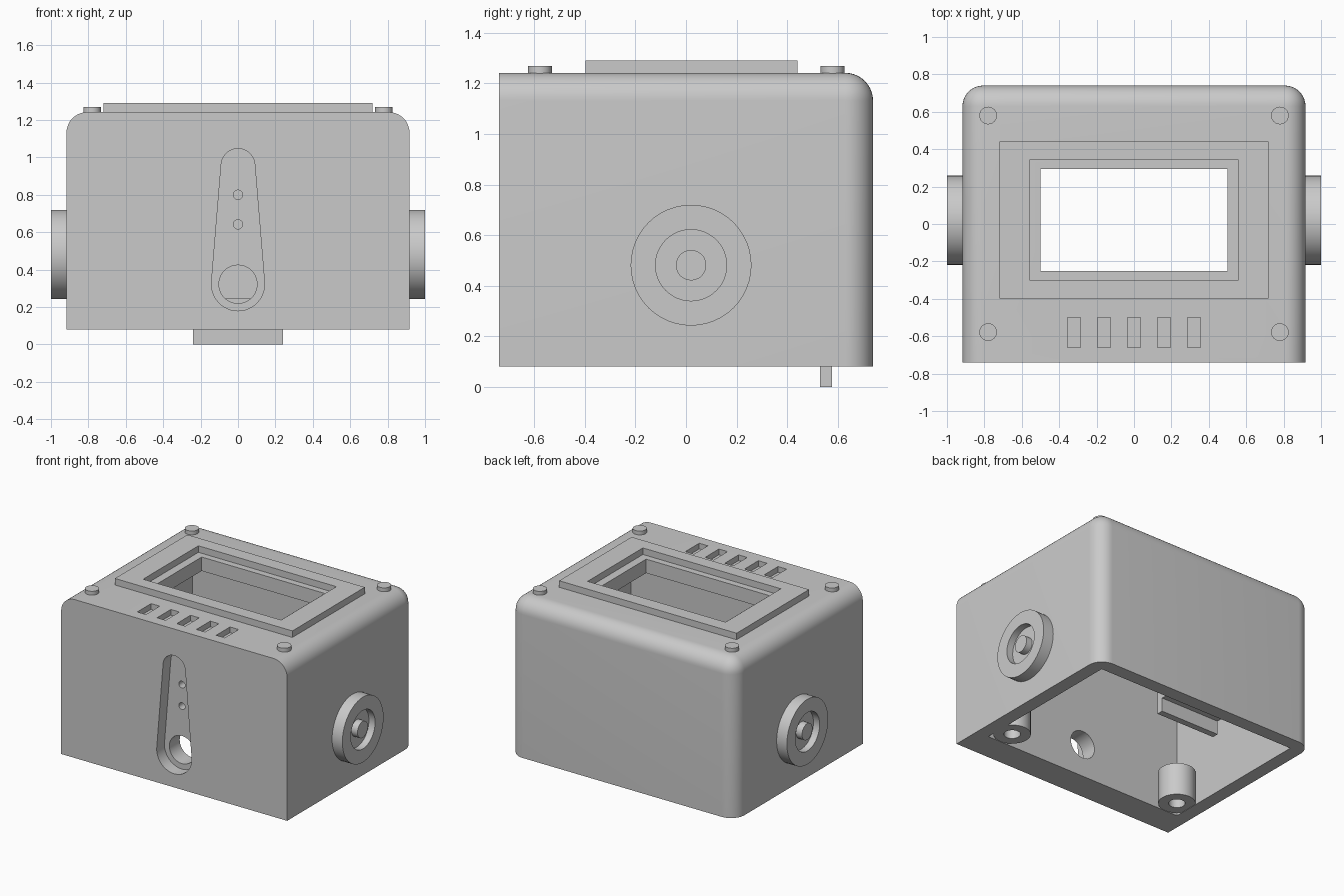
import bpy, bmesh, math
from mathutils import Matrix, Vector

if "Cube" in bpy.data.objects:
    bpy.data.objects.remove(bpy.data.objects["Cube"], do_unlink=True)

GREY = (0.59, 0.59, 0.59, 1)
mat = bpy.data.materials.new("plain grey")
mat.use_nodes = True
mat.diffuse_color = GREY
mat.node_tree.nodes["Principled BSDF"].inputs["Base Color"].default_value = GREY


def finish(name, bm):
    bmesh.ops.recalc_face_normals(bm, faces=bm.faces)
    mesh = bpy.data.meshes.new(name)
    bm.to_mesh(mesh)
    bm.free()
    mesh.materials.append(mat)
    ob = bpy.data.objects.new(name, mesh)
    bpy.context.collection.objects.link(ob)
    return ob


def box_bm(x, y, z):
    bm = bmesh.new()
    bmesh.ops.create_cube(bm, size=1)
    for v in bm.verts:
        v.co = Vector((lo + (c + 0.5) * (hi - lo)) for c, (lo, hi) in zip(v.co, (x, y, z)))
    return bm


def box(name, x, y, z):
    return finish(name, box_bm(x, y, z))


def cylinder(name, radius, start, end):
    a, b = Vector(start), Vector(end)
    bm = bmesh.new()
    turn = (b - a).to_track_quat("Z", "Y").to_matrix().to_4x4()
    bmesh.ops.create_cone(bm, cap_ends=True, segments=48, radius1=radius, radius2=radius,
                          depth=(b - a).length, matrix=Matrix.Translation((a + b) / 2) @ turn)
    return finish(name, bm)


def activate(ob):
    bpy.ops.object.select_all(action="DESELECT")
    ob.select_set(True)
    bpy.context.view_layer.objects.active = ob


def cut(ob, cutter):
    activate(ob)
    mod = ob.modifiers.new("cut", "BOOLEAN")
    mod.operation, mod.solver, mod.object = "DIFFERENCE", "EXACT", cutter
    bpy.ops.object.modifier_apply(modifier=mod.name)
    bpy.data.objects.remove(cutter, do_unlink=True)


def smooth(ob):
    activate(ob)
    bpy.ops.object.shade_smooth_by_angle(angle=math.radians(30))


# Housing shell: rounded on the top sides, top back and back corners
W, D, BASE, TOP = 0.917, 0.74, 0.08, 1.242
WALL, FRONT_WALL, CEILING = 0.1, 0.21, 1.14
bm = box_bm((-W, W), (-D, D), (BASE, TOP))


def is_rounded(edge):
    m = (edge.verts[0].co + edge.verts[1].co) / 2
    side, back, top = abs(m.x) > W - 0.01, m.y > D - 0.01, m.z > TOP - 0.01
    return side + back + top == 2 and (not top or side or back)


bmesh.ops.bevel(bm, geom=[e for e in bm.edges if is_rounded(e)], offset=0.11,
                segments=10, profile=0.5, affect="EDGES")
housing = finish("housing", bm)
cut(housing, box("cavity", (WALL - W, W - WALL), (FRONT_WALL - D, D - WALL), (-0.2, CEILING)))


# Tapered recess in the front wall, wide at the bottom
def tapered_slot():
    low, high, r_low, r_high = 0.322, 0.957, 0.142, 0.09
    tilt = math.asin((r_low - r_high) / (high - low))
    bm = bmesh.new()
    points = []
    for z, r, a0, a1 in ((high, r_high, tilt, math.pi - tilt),
                         (low, r_low, math.pi - tilt, math.tau + tilt)):
        for i in range(25):
            a = a0 + (a1 - a0) * i / 24
            points.append(bm.verts.new((r * math.cos(a), -0.9, z + r * math.sin(a))))
    face = bm.faces.new(points)
    new = bmesh.ops.extrude_face_region(bm, geom=[face])["geom"]
    bmesh.ops.translate(bm, vec=(0, 0.25, 0),
                        verts=[v for v in new if isinstance(v, bmesh.types.BMVert)])
    return finish("slot_cutter", bm)


# The large hole goes through the wall, the two small ones are blind
cut(housing, tapered_slot())
for z, r, depth in ((0.322, 0.102, -0.4), (0.642, 0.025, -0.59), (0.8, 0.025, -0.59)):
    cut(housing, cylinder("hole_cutter", r, (0, -0.9, z), (0, depth, z)))

# Shallow vents along the front of the top
for i in range(-2, 3):
    x = i * 0.16
    cut(housing, box("vent_cutter", (x - 0.035, x + 0.035), (-0.66, -0.5), (1.2, 1.4)))

# Screen opening through the housing, framed by a wider bezel on top
cut(housing, box("window_cutter", (-0.5, 0.5), (-0.252, 0.293), (1.0, 1.45)))
smooth(housing)
bezel = box("screen_bezel", (-0.72, 0.72), (-0.398, 0.442), (TOP, 1.29))
cut(bezel, box("rim_cutter", (-0.56, 0.56), (-0.3, 0.341), (1.2, 1.4)))

for side, s in (("left", 1), ("right", -1)):
    # Side knob: recessed ring with a central hub
    y, z = 0.02, 0.481
    ring = cylinder(side + "_knob_ring", 0.239, (s * 0.91, y, z), (s, y, z))
    cut(ring, cylinder("ring_cutter", 0.141, (s * 0.95, y, z), (s * 1.1, y, z)))
    smooth(ring)
    smooth(cylinder(side + "_knob_hub", 0.06, (s * 0.94, y, z), (s * 0.998, y, z)))

    # Screw heads on the top
    for end, y in (("front", -0.578), ("back", 0.58)):
        smooth(cylinder(f"{side}_{end}_screw", 0.047, (s * 0.78, y, 1.23), (s * 0.78, y, 1.27)))

    # Hollow mounting boss inside the front corner
    x, y = s * 0.714, -0.408
    boss = cylinder(side + "_mounting_boss", 0.124, (x, y, 0.082), (x, y, 0.32))
    cut(boss, cylinder("boss_cutter", 0.055, (x, y, 0), (x, y, 0.27)))
    smooth(boss)

# Catch on the back wall: shelf with a hanging lip
box("catch_shelf", (-0.24, 0.24), (0.57, 0.65), (0.1, 0.245))
box("catch_lip", (-0.24, 0.24), (0.53, 0.577), (0, 0.245))
